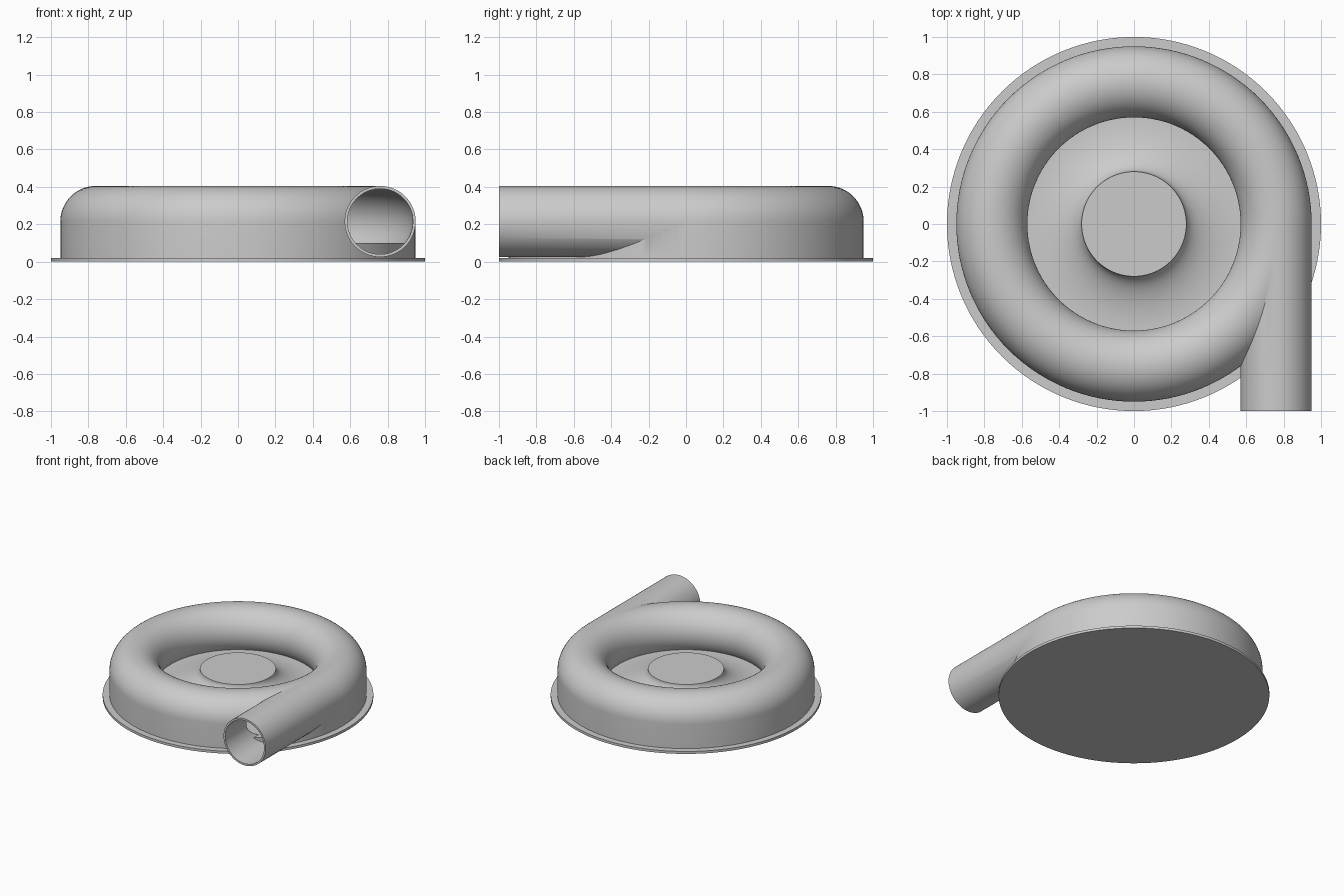
import bpy, bmesh, math
from math import sin, cos, pi
from mathutils import Matrix

if "Cube" in bpy.data.objects:
    bpy.data.objects.remove(bpy.data.objects["Cube"], do_unlink=True)

RING, TUBE, BORE, AXIS_Z = 0.76, 0.19, 0.175, 0.215
SIDES, STEPS = 64, 128

grey = bpy.data.materials.new("plain grey")
grey.use_nodes = True
grey.diffuse_color = (0.6, 0.6, 0.6, 1)
grey.node_tree.nodes["Principled BSDF"].inputs["Base Color"].default_value = (0.6, 0.6, 0.6, 1)


def finish(bm, name):
    bmesh.ops.recalc_face_normals(bm, faces=bm.faces)
    mesh = bpy.data.meshes.new(name)
    bm.to_mesh(mesh)
    bm.free()
    mesh.materials.append(grey)
    obj = bpy.data.objects.new(name, mesh)
    bpy.context.collection.objects.link(obj)
    return obj


def revolve(name, profile, closed):
    """Spin an (r, z) profile around the z axis."""
    bm = bmesh.new()
    verts = [bm.verts.new((r, 0, z)) for r, z in profile]
    pairs = list(zip(verts, verts[1:]))
    if closed:
        pairs.append((verts[-1], verts[0]))
    edges = [bm.edges.new(p) for p in pairs]
    bmesh.ops.spin(bm, geom=verts + edges, cent=(0, 0, 0), axis=(0, 0, 1),
                   angle=2 * pi, steps=STEPS, use_merge=True)
    bmesh.ops.remove_doubles(bm, verts=bm.verts, dist=1e-5)
    return finish(bm, name)


def arc(radius, start, end, count):
    return [(RING + radius * cos(start + (end - start) * i / count),
             AXIS_Z + radius * sin(start + (end - start) * i / count))
            for i in range(count + 1)]


def pipe(name, radius, y0, y1):
    bm = bmesh.new()
    place = Matrix.Translation((RING, (y0 + y1) / 2, AXIS_Z)) @ Matrix.Rotation(pi / 2, 4, 'X')
    bmesh.ops.create_cone(bm, cap_ends=True, segments=SIDES, radius1=radius,
                          radius2=radius, depth=y1 - y0, matrix=place)
    return finish(bm, name)


def boolean(target, other, operation):
    mod = target.modifiers.new(operation.lower(), 'BOOLEAN')
    mod.operation, mod.object, mod.solver = operation, other, 'EXACT'
    bpy.context.view_layer.objects.active = target
    bpy.ops.object.modifier_apply(modifier=mod.name)
    bpy.data.objects.remove(other, do_unlink=True)


# Round flange under the housing
flange = revolve("base_flange", [(0, 0), (1, 0), (1, 0.02), (0, 0.02)], False)

# Scroll housing: round tube with a straight outer skirt, joined to the outlet
housing = revolve("scroll_housing",
                  arc(TUBE, 0, 1.5 * pi, SIDES * 3 // 4) + [(RING, 0.018), (RING + TUBE, 0.018)], True)
boolean(housing, pipe("outlet_outer", TUBE, -1, -0.01), 'UNION')

# Hollow out the scroll and the outlet
boolean(housing, revolve("scroll_bore", arc(BORE, 0, 2 * pi, SIDES)[:-1], True), 'DIFFERENCE')
boolean(housing, pipe("outlet_bore", BORE, -1.1, 0.02), 'DIFFERENCE')

# Raised floor with a flared hub in the middle
flare = [(0.57 - 0.29 * cos(i * pi / 48), 0.23 - 0.13 * sin(i * pi / 48)) for i in range(25)]
floor = revolve("floor_and_hub",
                [(0, 0.23)] + flare + [(0.94, 0.1), (0.94, 0.015), (0, 0.015)], False)

for obj in (flange, housing, floor):
    bpy.ops.object.select_all(action='DESELECT')
    obj.select_set(True)
    bpy.context.view_layer.objects.active = obj
    bpy.ops.object.shade_smooth_by_angle(angle=math.radians(30))
